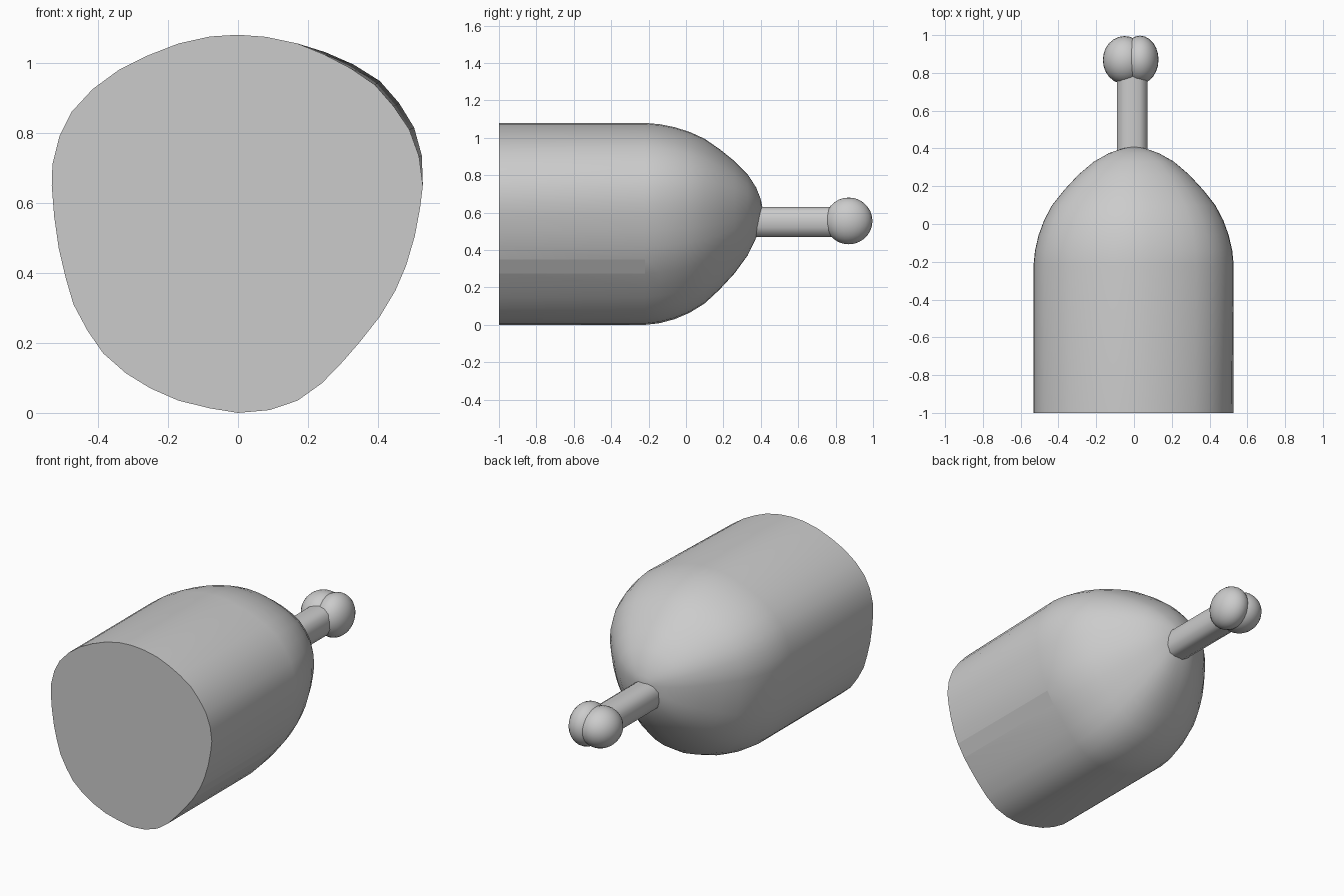
import bpy, bmesh, math
from mathutils import Vector

if "Cube" in bpy.data.objects:
    bpy.data.objects.remove(bpy.data.objects["Cube"])

AXIS_Z = 0.62  # height of the dome tip


def finish(name, bm, angle=40):
    bmesh.ops.recalc_face_normals(bm, faces=bm.faces)
    for f in bm.faces:
        f.smooth = True
    me = bpy.data.meshes.new(name)
    bm.to_mesh(me)
    bm.free()
    me.set_sharp_from_angle(angle=math.radians(angle))
    ob = bpy.data.objects.new(name, me)
    bpy.context.collection.objects.link(ob)
    return ob


def loft(name, rings, tip=None, angle=40):
    """Skin a list of equal-length point rings, capping the open ends."""
    bm = bmesh.new()
    rows = [[bm.verts.new(p) for p in r] for r in rings]
    n = len(rows[0])
    for a, b in zip(rows, rows[1:]):
        for i in range(n):
            j = (i + 1) % n
            bm.faces.new((a[i], a[j], b[j], b[i]))
    bm.faces.new(rows[0])
    if tip:
        t = bm.verts.new(tip)
        for i in range(n):
            bm.faces.new((rows[-1][i], rows[-1][(i + 1) % n], t))
    else:
        bm.faces.new(rows[-1])
    return finish(name, bm, angle)


# Uneven body outline (x, z), clockwise from the top
outline = [
    (0, 1.08), (.08, 1.074), (.17, 1.055), (.25, 1.03), (.33, .995), (.405, .948),
    (.46, .885), (.503, .815), (.525, .735), (.528, .65), (.52, .585), (.505, .505),
    (.48, .42), (.45, .35), (.405, .275), (.35, .205), (.30, .147), (.24, .085),
    (.17, .035), (.09, .008), (0, 0), (-.08, .013), (-.17, .035), (-.25, .07),
    (-.32, .113), (-.385, .17), (-.43, .235), (-.47, .31), (-.492, .385), (-.512, .47),
    (-.525, .56), (-.532, .65), (-.53, .71), (-.51, .79), (-.475, .86), (-.415, .925),
    (-.34, .98), (-.26, 1.02), (-.17, 1.055), (-.08, 1.075)]


def body_ring(y, s):
    return [(x * s, y, AXIS_Z + (z - AXIS_Z) * s) for x, z in outline]


# Front rim is drawn in slightly at the upper right
front = []
for i, (x, y, z) in enumerate(body_ring(-1, 1)):
    k = 1 - 0.035 * math.sin(math.pi * (i - 2) / 7) if 2 < i < 9 else 1
    front.append((x * k, y, AXIS_Z + (z - AXIS_Z) * k))

# Body with domed back
dome = [(-.22, 1), (-.14, .985), (-.06, .95), (.02, .895), (.10, .815), (.18, .695),
        (.26, .555), (.33, .40), (.375, .25), (.40, .11)]
body = loft("body", [front] + [body_ring(y, s) for y, s in dome], (0, .41, AXIS_Z))

# Flat facet along the lower right side
for f in body.data.polygons:
    c = f.center
    if c.y < -.3 and c.x > .35 and .28 < c.z < .345 and len(f.vertices) == 4:
        f.use_smooth = False

# Stem with a rounded-square section
section = [(-.09, .59), (-.06, .622), (-.03, .63), (.03, .63), (.06, .61), (.072, .57),
           (.072, .52), (.05, .48), (.02, .47), (-.04, .47), (-.075, .49), (-.09, .53)]
loft("stem", [[(x, y, z) for x, z in section] for y in (.30, .85)], angle=50)

# Lumpy knob from overlapping lobes: centre, radii
lobes = [((-.05, .868, .558), (.115, .127, .115)),
         ((.032, .870, .556), (.098, .127, .125))]
for side, (c, r) in zip(("left", "right"), lobes):
    bm = bmesh.new()
    bmesh.ops.create_uvsphere(bm, u_segments=24, v_segments=14, radius=1)
    for v in bm.verts:
        v.co = Vector([c[k] + v.co[k] * r[k] for k in range(3)])
    finish("knob_lobe_" + side, bm)
